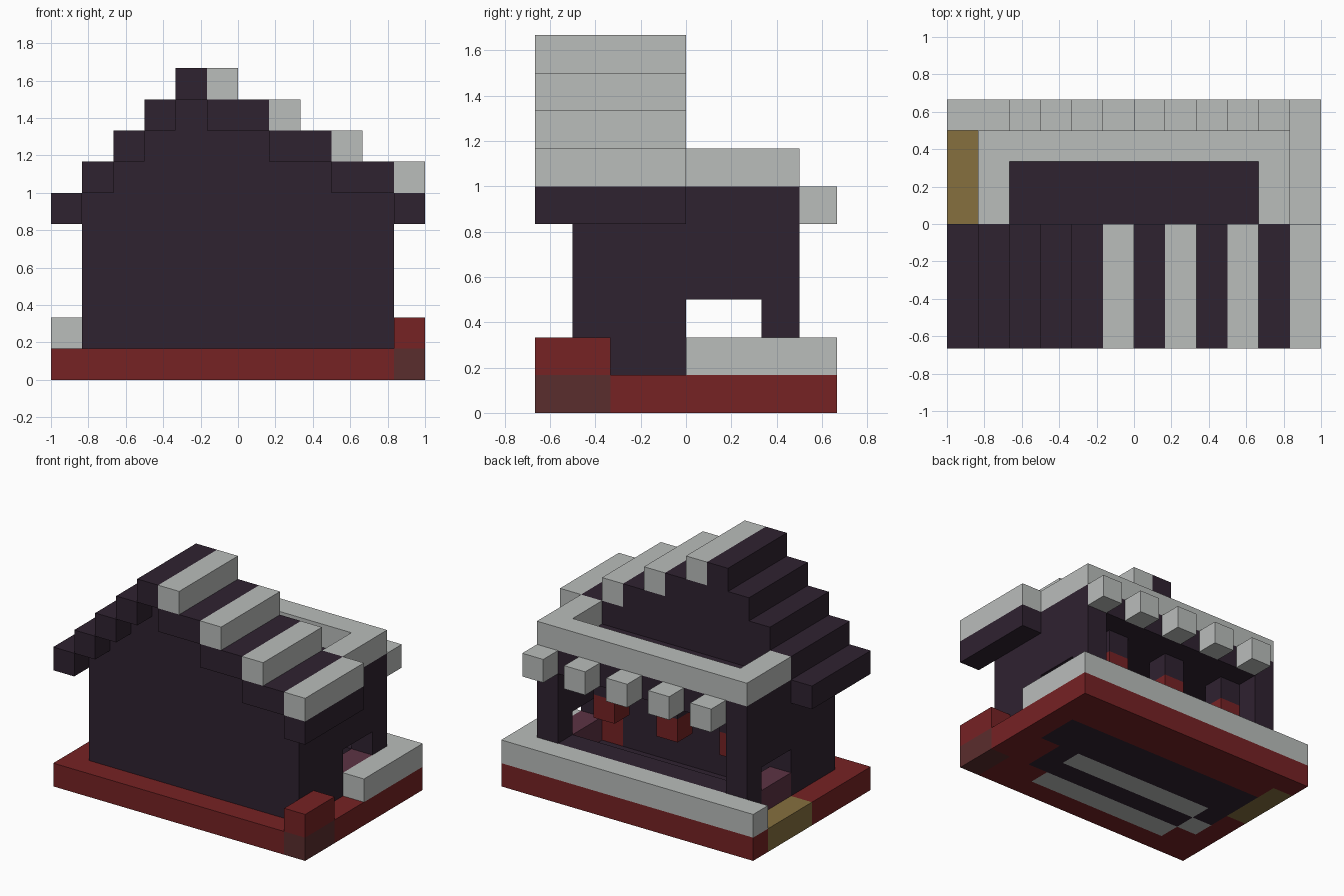
import bpy
import bmesh
from mathutils import Matrix, Vector

# Block grid: 12 wide, 8 deep, 10 high
UNIT = 1 / 6
CENTRE_X, CENTRE_Y = 6, 4

default_cube = bpy.data.objects.get("Cube")
if default_cube:
    bpy.data.objects.remove(default_cube, do_unlink=True)


def to_linear(value):
    c = value / 255
    return c / 12.92 if c <= 0.04045 else ((c + 0.055) / 1.055) ** 2.4


def make_material(name, hex_colour):
    rgb = [to_linear(v) for v in bytes.fromhex(hex_colour)]
    material = bpy.data.materials.new(name)
    material.use_nodes = True
    material.diffuse_color = (*rgb, 1)
    shader = next(n for n in material.node_tree.nodes if n.type == "BSDF_PRINCIPLED")
    shader.inputs["Base Color"].default_value = (*rgb, 1)
    return material


dark = make_material("dark plum", "2f2230")
grey = make_material("pale grey", "babdbb")
red = make_material("deep red", "762224")
brown = make_material("dull brown", "5a2d2d")
ochre = make_material("ochre", "86703f")
pink = make_material("dusky pink", "5c3344")


def blocks(name, material, *spans):
    """One object from boxes, each given as x, y and z spans in grid blocks."""
    bm = bmesh.new()
    for x, y, z in spans:
        low = Vector((x[0] - CENTRE_X, y[0] - CENTRE_Y, z[0])) * UNIT
        high = Vector((x[1] - CENTRE_X, y[1] - CENTRE_Y, z[1])) * UNIT
        place = Matrix.Translation((low + high) / 2) @ Matrix.Diagonal((*(high - low), 1))
        bmesh.ops.create_cube(bm, size=1, matrix=place)
    mesh = bpy.data.meshes.new(name)
    bm.to_mesh(mesh)
    bm.free()
    mesh.materials.append(material)
    obj = bpy.data.objects.new(name, mesh)
    bpy.context.collection.objects.link(obj)
    return obj


def cell(i):
    return (i, i + 1)


# Common spans
FULL, HOUSE, INNER = (0, 12), (1, 11), (2, 10)
LEFT_WALL, RIGHT_WALL = cell(10), cell(1)
ROOM, BODY, ROOF = (4, 6), (1, 4), (0, 4)
GROUND, FIRST = cell(0), cell(1)

# Base slab with inlaid floor
blocks("base_slab", red,
       ((0, 11), cell(0), GROUND),
       ((0, 2), cell(1), GROUND), ((9, 11), cell(1), GROUND),
       (cell(0), (2, 4), GROUND), ((10, 12), (2, 4), GROUND),
       (cell(11), ROOM, GROUND),
       ((1, 12), cell(6), GROUND), (FULL, cell(7), GROUND))
blocks("base_floor_dark", dark,
       (INNER, cell(2), GROUND),
       (cell(1), cell(3), GROUND), (cell(9), cell(3), GROUND),
       (HOUSE, ROOM, GROUND))
blocks("base_floor_grey", grey,
       ((2, 9), cell(1), GROUND), (cell(1), cell(2), GROUND),
       ((2, 9), cell(3), GROUND))
blocks("corner_base", brown, (cell(11), (0, 2), GROUND))
blocks("corner_block", red, (cell(11), (0, 2), FIRST))
blocks("side_doorstep", ochre, (cell(0), (4, 7), GROUND))
blocks("low_border", grey,
       (FULL, cell(7), FIRST), (cell(11), (4, 7), FIRST))

# House body and stepped gable
blocks("house_body", dark, (HOUSE, (1, 3), (1, 6)),
       (INNER, cell(3), (3, 6)), ((1, 9), cell(3), (1, 3)),
       (LEFT_WALL, cell(3), (1, 6)), (RIGHT_WALL, cell(3), (3, 6)))
blocks("inner_door", red, (cell(9), cell(3), (1, 3)))
blocks("gable", dark,
       ((2, 9), BODY, cell(6)), ((3, 7), BODY, cell(7)),
       (cell(4), BODY, cell(8)))

# Open rear porch: walls over the side openings, posts, counter, ceiling
for side, wall in (("left", LEFT_WALL), ("right", RIGHT_WALL)):
    blocks(side + "_porch_wall", dark, (wall, ROOM, (3, 6)))
    blocks(side + "_porch_post", dark, (wall, cell(6), (1, 6)))
    blocks(side + "_window_sill", pink, (wall, ROOM, FIRST))
blocks("counter", dark, (INNER, cell(6), FIRST))
blocks("porch_ceiling", dark, (INNER, (4, 7), cell(5)))

# Parapet round the porch roof, and beam ends under it
blocks("parapet", grey,
       (LEFT_WALL, ROOM, cell(6)), (RIGHT_WALL, ROOM, cell(6)),
       (HOUSE, cell(6), cell(6)))
for i in range(2, 12, 2):
    blocks("beam_end", grey, (cell(i), cell(7), cell(5)))

# Hanging lanterns
for i in (2, 5, 8):
    blocks("lantern_hanger", dark, (cell(i), cell(5), cell(4)))
    blocks("lantern", red, (cell(i), cell(5), cell(3)))

# Steep right roof slope, one step for each block
for step in range(5):
    blocks("right_roof_step", dark, (cell(step), ROOF, cell(5 + step)))

# Shallow left roof slope with pale ribs
for step in range(4):
    start = 5 + 2 * step
    blocks("left_roof_step", dark,
           ((start, min(start + 2, 12)), ROOF, cell(8 - step)))
    blocks("roof_rib", grey, (cell(start), ROOF, cell(9 - step)))
